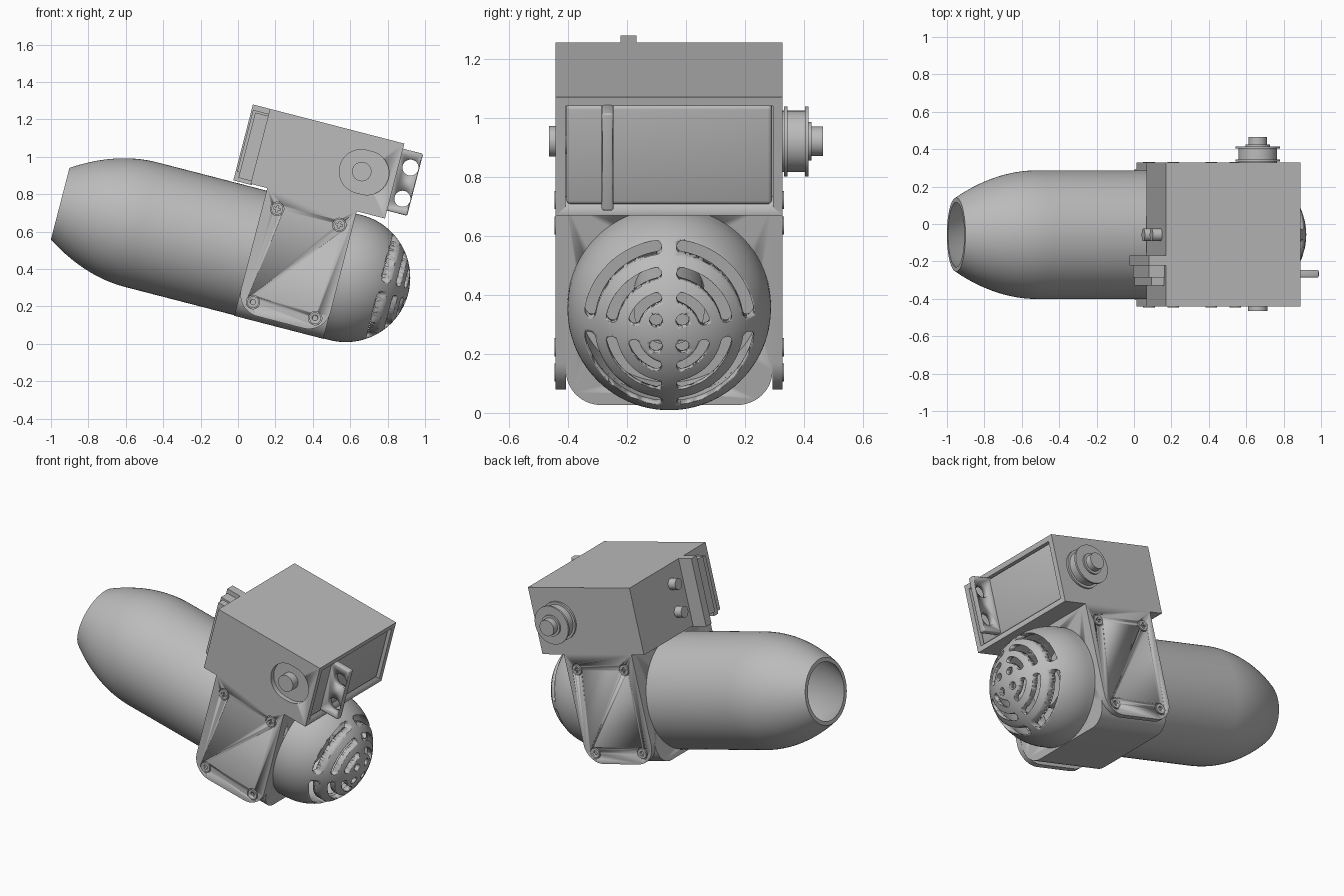
import bpy, bmesh, math
from mathutils import Matrix, Vector

if "Cube" in bpy.data.objects:
    bpy.data.objects.remove(bpy.data.objects["Cube"])

# Everything is laid out level (u, y, w), then pitched nose-down as one unit
TILT = Matrix.Rotation(math.radians(14.5), 4, 'Y')
CY, AXIS = -0.057, 0.487      # centre line of the barrel
HALF = 0.385                  # half width over the side plates


def material(name, value):
    m = bpy.data.materials.new(name)
    m.use_nodes = True
    col = (value, value, value, 1)
    m.diffuse_color = col
    m.node_tree.nodes["Principled BSDF"].inputs["Base Color"].default_value = col
    return m


GREY = material("plain grey", 0.5)


def finish(name, bm, smooth=True):
    bmesh.ops.recalc_face_normals(bm, faces=bm.faces)
    me = bpy.data.meshes.new(name)
    bm.to_mesh(me)
    bm.free()
    me.materials.append(GREY)
    ob = bpy.data.objects.new(name, me)
    bpy.context.collection.objects.link(ob)
    ob.matrix_world = TILT
    bpy.context.view_layer.update()
    if smooth:
        activate(ob)
        bpy.ops.object.shade_smooth_by_angle(angle=math.radians(30))
    return ob


def activate(ob):
    bpy.ops.object.select_all(action='DESELECT')
    ob.select_set(True)
    bpy.context.view_layer.objects.active = ob


def place(axis, a, b, d):
    """Point from outline coordinates a, b and depth d along the axis."""
    return Vector((a, d, b)) if axis == 'y' else Vector((d, a, b))


def add_prism(bm, outline, axis, d0, d1):
    f = bm.faces.new([bm.verts.new(place(axis, a, b, d0)) for a, b in outline])
    ext = bmesh.ops.extrude_face_region(bm, geom=[f])
    verts = [v for v in ext['geom'] if isinstance(v, bmesh.types.BMVert)]
    bmesh.ops.translate(bm, verts=verts, vec=place(axis, 0, 0, d1 - d0))


def prism(name, outlines, axis, d0, d1, bevel=0):
    bm = bmesh.new()
    for o in outlines:
        add_prism(bm, o, axis, d0, d1)
    if bevel:
        bmesh.ops.bevel(bm, geom=bm.edges[:], offset=bevel, segments=3,
                        affect='EDGES', profile=0.5)
    return finish(name, bm)


def arc(a, b, r, t0, t1, n=16):
    return [(a + r * math.cos(math.radians(t0 + (t1 - t0) * i / n)),
             b + r * math.sin(math.radians(t0 + (t1 - t0) * i / n))) for i in range(n + 1)]


def circle(a, b, r, n=32):
    return arc(a, b, r, 0, 360, n)[:-1]


def rect(a0, a1, b0, b1):
    return [(a0, b0), (a1, b0), (a1, b1), (a0, b1)]


def tongue(a0, a1, b0, b1, r):
    """Rectangle with its two lower corners rounded."""
    return (arc(a0 + r, b0 + r, r, 180, 270) + arc(a1 - r, b0 + r, r, 270, 360)
            + [(a1, b1), (a0, b1)])


def lathe(name, profile, n=96):
    """Closed (u, radius) profile spun around the barrel axis."""
    bm = bmesh.new()
    verts = [bm.verts.new((u, CY, AXIS + r)) for u, r in profile]
    edges = [bm.edges.new((verts[i], verts[(i + 1) % len(verts)])) for i in range(len(verts))]
    bmesh.ops.spin(bm, geom=verts + edges, cent=(0, CY, AXIS), axis=(1, 0, 0),
                   angle=math.tau, steps=n, use_duplicate=False)
    bmesh.ops.remove_doubles(bm, verts=bm.verts, dist=0.0002)
    return finish(name, bm)


def cut(ob, cutter):
    cutter.hide_render = True
    mod = ob.modifiers.new("cut", 'BOOLEAN')
    mod.operation, mod.solver, mod.object = 'DIFFERENCE', 'EXACT', cutter
    activate(ob)
    bpy.ops.object.modifier_move_to_index(modifier="cut", index=0)
    bpy.ops.object.modifier_apply(modifier="cut")
    bpy.data.objects.remove(cutter)


# Hollow barrel with a bulging, narrowing muzzle
steps = [i / 16 for i in range(17)]
outer = [(-0.659 - 0.449 * s, 0.344 - 0.146 * s * s) for s in steps]
inner = [(u, r - 0.025) for u, r in reversed(outer)]
lathe("barrel", [(0.0, 0.344)] + outer + inner + [(0.0, 0.319)])

# Housing around the barrel, with bores front and back
housing = prism("housing", [tongue(CY - 0.35, CY + 0.35, 0.14, 0.845, 0.12)], 'x', -0.057, 0.435)
cut(housing, prism("bore", [circle(CY, AXIS, 0.315, 64)], 'x', 0.25, 0.6))
cut(housing, prism("barrel_bore", [circle(CY, AXIS, 0.318, 64)], 'x', -0.2, 0.1))
prism("motor_hub", [circle(CY, AXIS, 0.12)], 'x', 0.2, 0.5)

# Domed vent shell
R, U0 = 0.345, 0.469
shell = [(U0 + a, r) for a, r in arc(0, 0, R, 0, 90, 32)]
hollow = [(U0 + a, r) for a, r in arc(0, 0, R - 0.03, 90, 0, 32)]
dome = lathe("vent_dome", shell + [(0.41, R), (0.41, R - 0.03)] + hollow)


def slot(r0, r1, quarter):
    """Curved slot with round ends, filling one quarter of a ring."""
    mid, half = (r0 + r1) / 2, (r1 - r0) / 2
    pad = math.degrees(math.asin((0.025 + half) / mid))
    t0, t1 = 90 * quarter + pad, 90 * quarter + 90 - pad
    ends = [(CY + mid * math.cos(math.radians(t)), AXIS + mid * math.sin(math.radians(t)))
            for t in (t0, t1)]
    return (arc(CY, AXIS, r1, t0, t1, 20) + arc(*ends[1], half, t1, t1 + 180, 8)[1:-1]
            + arc(CY, AXIS, r0, t1, t0, 20) + arc(*ends[0], half, t0 + 180, t0 + 360, 8)[1:-1])


vents = [slot(r, r + 0.037, q) for r in (0.107, 0.18, 0.253) for q in range(4)]
vents += [circle(CY + i * 0.045, AXIS + j * 0.045, 0.022, 20) for i in (-1, 1) for j in (-1, 1)]
cut(dome, prism("vent_cutter", vents, 'x', 0.55, 1.0))

# Servo case with an open end pocket and a shaft recess
case = prism("servo_case", [rect(-0.149, 0.593, 0.845, 1.259)], 'y', CY - HALF, CY + HALF)
cut(case, prism("pocket", [rect(CY - 0.352, CY + 0.352, 0.874, 1.229)], 'x', 0.45, 0.7))
recess = arc(0.407, 1.057, 0.117, 90, 270, 24) + arc(0.44, 1.057, 0.117, -90, 90, 24)
cut(case, prism("recess", [recess], 'y', CY - HALF - 0.1, CY - HALF + 0.03))
prism("servo_body", [rect(0.3, 0.578, 0.877, 1.226)], 'y', CY - 0.349, CY + 0.349, 0.015)

# Servo shaft, pulley and its flanges
prism("servo_shaft", [circle(0.41, 1.057, 0.052)], 'y', -0.464, -0.38)
prism("pulley_core", [circle(0.41, 1.057, 0.104, 48)], 'y', 0.32, 0.41)
for i, y in enumerate((0.333, 0.403)):
    prism("pulley_flange_%d" % (i + 1), [circle(0.41, 1.057, 0.119, 48)], 'y', y, y + 0.012)
prism("pulley_collar", [circle(0.41, 1.057, 0.065)], 'y', 0.41, 0.425)
prism("pulley_shaft", [circle(0.41, 1.057, 0.05)], 'y', 0.41, 0.464)

# Servo ear with two screw holes
ear = prism("front_ear", [rect(0.56, 0.704, 0.889, 1.231)], 'y', -0.286, -0.246, 0.008)
cut(ear, prism("ear_holes", [circle(0.657, w, 0.043) for w in (0.971, 1.143)], 'y', -0.4, -0.1))

# Rear mounting stack and its screws
prism("rear_bracket", [rect(-0.243, -0.14, 0.84, 1.259)], 'y', -0.222, -0.168)
prism("rear_ear", [rect(-0.235, -0.14, 0.889, 1.231)], 'y', -0.286, -0.222)
prism("rear_clamp", [rect(-0.22, -0.14, 0.86, 1.22)], 'y', -0.33, -0.286)
for i, w in enumerate((0.971, 1.143)):
    prism("rear_screw_%d" % (i + 1), [circle(-0.058, w, 0.034)], 'x', -0.2, -0.14)

# Side plates with four screws each
for side, label in ((-1, "right"), (1, "left")):
    y_in, y_out = CY + side * 0.35, CY + side * HALF
    plate = prism(label + "_side_plate", [tongue(-0.057, 0.437, 0.168, 0.847, 0.12)], 'y', y_in, y_out)
    spots = [(u, w) for u in (0.022, 0.365) for w in (0.236, 0.751)]
    cut(plate, prism("sinks", [circle(u, w, 0.036) for u, w in spots], 'y',
                     y_out - side * 0.012, y_out + side * 0.1))
    for i, (u, w) in enumerate(spots):
        name = "%s_screw_%d" % (label, i + 1)
        head = prism(name, [circle(u, w, 0.031, 24)], 'y', y_in, y_out + side * 0.004)
        if w > 0.5:
            a, b = 0.005, 0.018
            cross = [(-a, -b), (a, -b), (a, -a), (b, -a), (b, a), (a, a),
                     (a, b), (-a, b), (-a, a), (-b, a), (-b, -a), (-a, -a)]
            drive = [[(u + p, w + q) for p, q in cross]]
        else:
            drive = [circle(u, w, 0.015, 6)]
        cut(head, prism("drive", drive, 'y', y_out - side * 0.01, y_out + side * 0.1))
